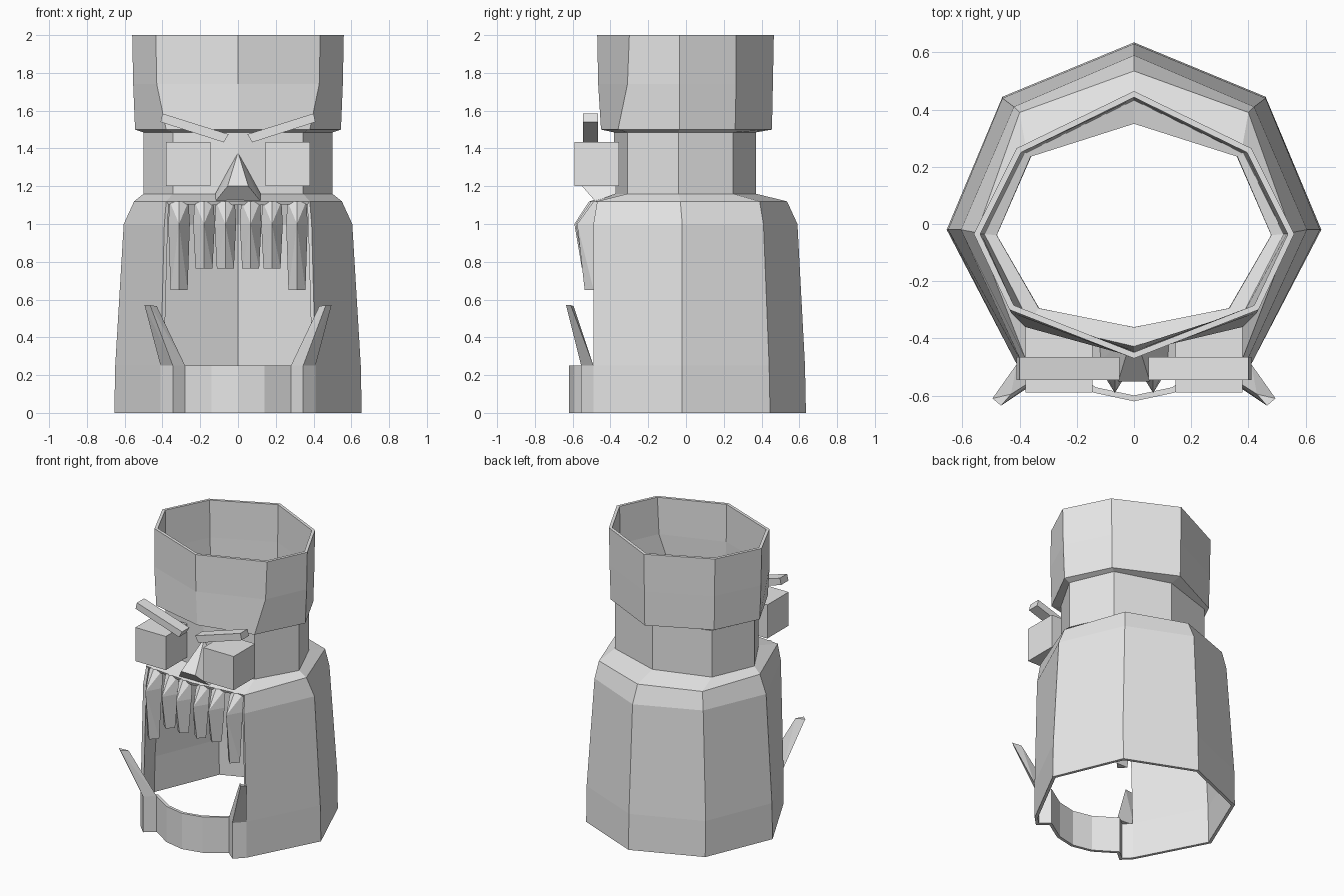
import bpy, bmesh
from mathutils import Vector

cube = bpy.data.objects.get("Cube")
if cube:
    bpy.data.objects.remove(cube, do_unlink=True)

grey = bpy.data.materials.new("plain grey")
grey.use_nodes = True
colour = (0.8, 0.8, 0.8, 1)
grey.diffuse_color = colour
grey.node_tree.nodes["Principled BSDF"].inputs["Base Color"].default_value = colour


def finish(name, bm):
    mesh = bpy.data.meshes.new(name)
    bm.to_mesh(mesh)
    bm.free()
    mesh.materials.append(grey)
    obj = bpy.data.objects.new(name, mesh)
    bpy.context.collection.objects.link(obj)
    return obj


def solid(name, points, side=1):
    """Convex flat-faced solid around the points, side -1 mirrors it."""
    bm = bmesh.new()
    for x, y, z in points:
        bm.verts.new((x * side, y, z))
    bmesh.ops.convex_hull(bm, input=bm.verts)
    bmesh.ops.dissolve_limit(bm, angle_limit=0.02, verts=bm.verts, edges=bm.edges)
    bmesh.ops.recalc_face_normals(bm, faces=bm.faces)
    return finish(name, bm)


def box(x0, x1, y0, y1, z0, z1):
    return [(x, y, z) for x in (x0, x1) for y in (y0, y1) for z in (z0, z1)]


def pair(name, points):
    solid("left_" + name, points, 1)
    solid("right_" + name, points, -1)


def shell(name, rings, closed, keep=lambda level, i: True, wall=0.02):
    """Stacked outlines joined by faces, thickened inwards."""
    bm = bmesh.new()
    rows = [[bm.verts.new(p) for p in ring] for ring in rings]
    n = len(rows[0])
    for level in range(len(rows) - 1):
        low, high = rows[level], rows[level + 1]
        for i in range(n if closed else n - 1):
            j = (i + 1) % n
            if keep(level, i):
                bm.faces.new((low[i], low[j], high[j], high[i]))
    loose = [v for v in bm.verts if not v.link_faces]
    bmesh.ops.delete(bm, geom=loose, context='VERTS')
    obj = finish(name, bm)
    mod = obj.modifiers.new("wall", 'SOLIDIFY')
    mod.thickness = wall
    mod.offset = -1
    mod.use_even_offset = True
    return obj


def ring(z, front, corner, side, rear, back):
    """Eight-sided outline, counter-clockwise from the front point."""
    half = [corner, side, rear]
    pts = [(0, front)] + half + [(0, back)] + [(-x, y) for x, y in reversed(half)]
    return [Vector((x, y, z)) for x, y in pts]


# Hollow body, neck and head band, with the mouth left open
profile = [
    ring(0, -.55, (.41, -.49), (.655, -.02), (.46, .445), .635),
    ring(.25, -.55, (.41, -.49), (.65, -.02), (.46, .44), .63),
    ring(1.0, -.55, (.39, -.49), (.605, -.02), (.42, .41), .59),
    ring(1.12, -.51, (.38, -.47), (.55, -.03), (.40, .39), .535),
    ring(1.16, -.38, (.345, -.31), (.5, -.04), (.375, .25), .37),
    ring(1.485, -.38, (.345, -.31), (.5, -.04), (.375, .25), .37),
    ring(1.5, -.45, (.38, -.36), (.545, -.035), (.40, .26), .455),
    ring(1.74, -.465, (.43, -.31), (.555, -.035), (.405, .265), .46),
    ring(2.0, -.47, (.435, -.30), (.56, -.035), (.41, .265), .465),
]
shell("body", profile, True, lambda level, i: level > 2 or i not in (0, 7))

# Jaw band with corner posts
half_jaw = [(.14, -.59), (.28, -.5), (.345, -.555), (.41, -.49)]
jaw = [(-x, y) for x, y in reversed(half_jaw)] + [(0, -.62)] + half_jaw
shell("jaw", [[(x, y, z) for x, y in jaw] for z in (0, .25)], False)

# Tusks
pair("tusk", [(.28, -.5, .25), (.345, -.555, .25), (.41, -.49, .25),
              (.43, -.595, .565), (.465, -.635, .57), (.495, -.61, .57)])

# Upper teeth, ridged at the front, the outer ones longer
for label, x, bottom in (("inner_tooth", .067, .765),
                         ("middle_tooth", .18, .765),
                         ("fang", .312, .65)):
    rear = -.505 + .1 * x
    ridge = -.595 + .06 * x
    pts = []
    for z, width, y_back, y_front in ((1.12, .05, rear + .02, rear - .015),
                                      (1.0, .057, rear, ridge),
                                      (bottom, .045, rear - .015, ridge + .04)):
        pts += [(x - width, y_back, z), (x + width, y_back, z), (x, y_front, z)]
    pair(label, pts)

# Nose
solid("nose", [(0, -.37, 1.38), (-.055, -.55, 1.2), (.055, -.55, 1.2),
               (-.12, -.48, 1.12), (.12, -.48, 1.12),
               (-.12, -.37, 1.16), (.12, -.37, 1.16)])

# Eyes
pair("eye", box(.145, .38, -.59, -.355, 1.2, 1.435))

# Slanted brows
pair("brow", [(x, y, z) for y in (-.545, -.465)
              for x, z in ((.05, 1.475), (.075, 1.432), (.40, 1.585), (.41, 1.54))])
